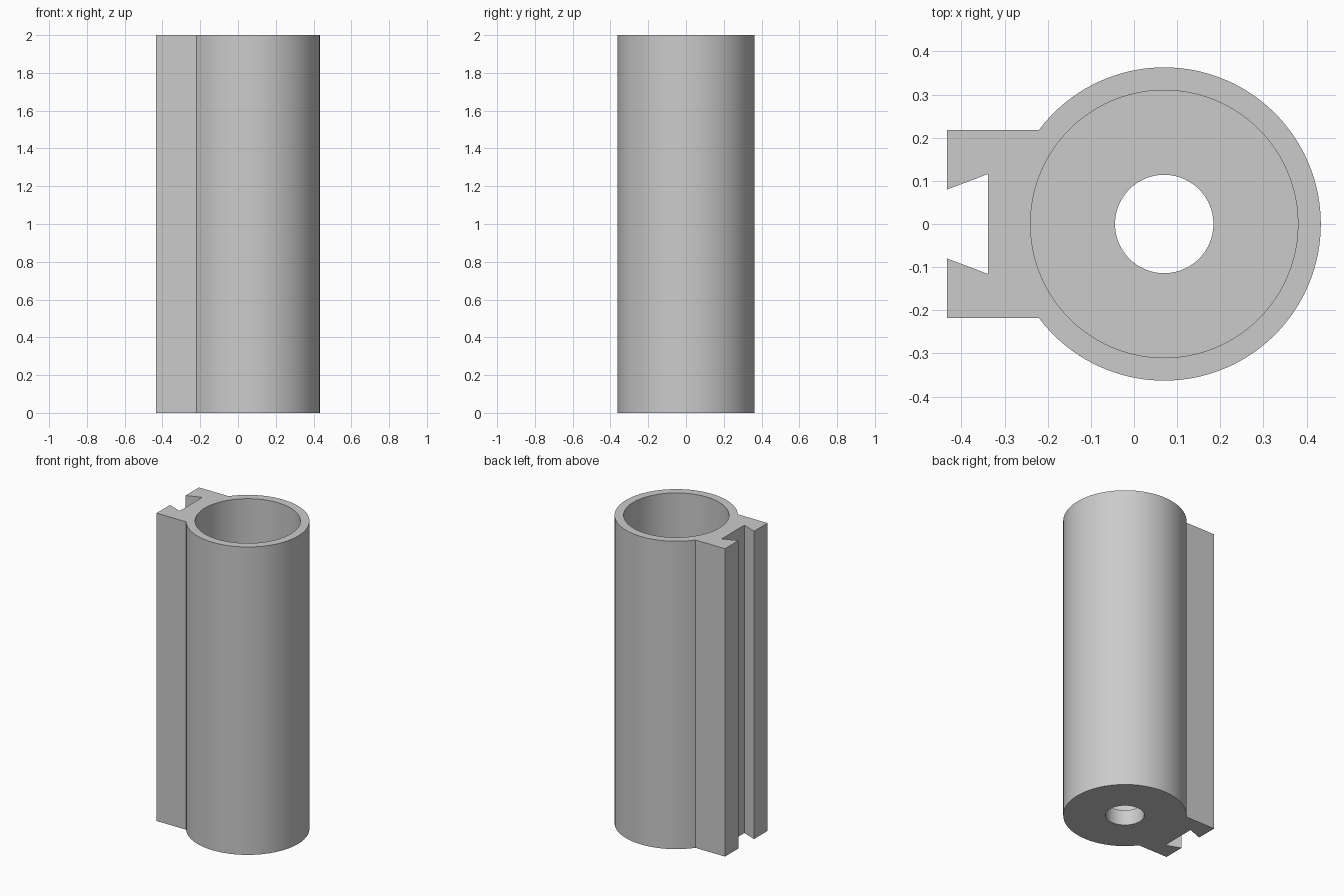
import bpy, bmesh, math

if "Cube" in bpy.data.objects:
    bpy.data.objects.remove(bpy.data.objects["Cube"])

HEIGHT, FLOOR = 2.0, 0.1
CENTRE_X, OUTER_R, BORE_R, HOLE_R = 0.07, 0.363, 0.31, 0.114
TAB_X, TAB_Y = -0.433, 0.218

grey = bpy.data.materials.new("plain grey")
grey.use_nodes = True
colour = (0.6, 0.6, 0.6, 1)
grey.diffuse_color = colour
grey.node_tree.nodes["Principled BSDF"].inputs["Base Color"].default_value = colour


def prism(name, outline, z0, z1):
    """Extrude a closed outline upward into a solid."""
    bm = bmesh.new()
    face = bm.faces.new([bm.verts.new((x, y, z0)) for x, y in outline])
    top = bmesh.ops.extrude_face_region(bm, geom=[face])["geom"]
    verts = [v for v in top if isinstance(v, bmesh.types.BMVert)]
    bmesh.ops.translate(bm, verts=verts, vec=(0, 0, z1 - z0))
    bmesh.ops.recalc_face_normals(bm, faces=bm.faces)
    mesh = bpy.data.meshes.new(name)
    bm.to_mesh(mesh)
    bm.free()
    mesh.materials.append(grey)
    obj = bpy.data.objects.new(name, mesh)
    bpy.context.collection.objects.link(obj)
    return obj


def arc(radius, start, end, steps):
    angles = [start + (end - start) * i / steps for i in range(steps + 1)]
    return [(CENTRE_X + radius * math.cos(a), radius * math.sin(a)) for a in angles]


# Round barrel with a side rail that holds a dovetail slot
join = math.pi - math.asin(TAB_Y / OUTER_R)
rail_half = [(TAB_X, TAB_Y), (TAB_X, 0.08), (-0.338, 0.116)]
rail = rail_half + [(x, -y) for x, y in reversed(rail_half)]
body = prism("slotted_tube", arc(OUTER_R, -join, join, 100) + rail, 0, HEIGHT)

# Wide bore above the floor, small hole through the floor
for name, radius, z0, z1 in (("bore_cutter", BORE_R, FLOOR, HEIGHT + 0.1),
                             ("hole_cutter", HOLE_R, -0.1, FLOOR + 0.1)):
    cutter = prism(name, arc(radius, 0, math.tau, 96)[:-1], z0, z1)
    cutter.hide_render = True
    cut = body.modifiers.new(name, 'BOOLEAN')
    cut.operation = 'DIFFERENCE'
    cut.solver = 'EXACT'
    cut.object = cutter
    bpy.context.view_layer.objects.active = body
    bpy.ops.object.modifier_apply(modifier=cut.name)
    bpy.data.objects.remove(cutter)

# Smooth round walls with crisp rims
bpy.ops.object.select_all(action='DESELECT')
body.select_set(True)
bpy.context.view_layer.objects.active = body
bpy.ops.object.shade_smooth_by_angle(angle=math.radians(30))
